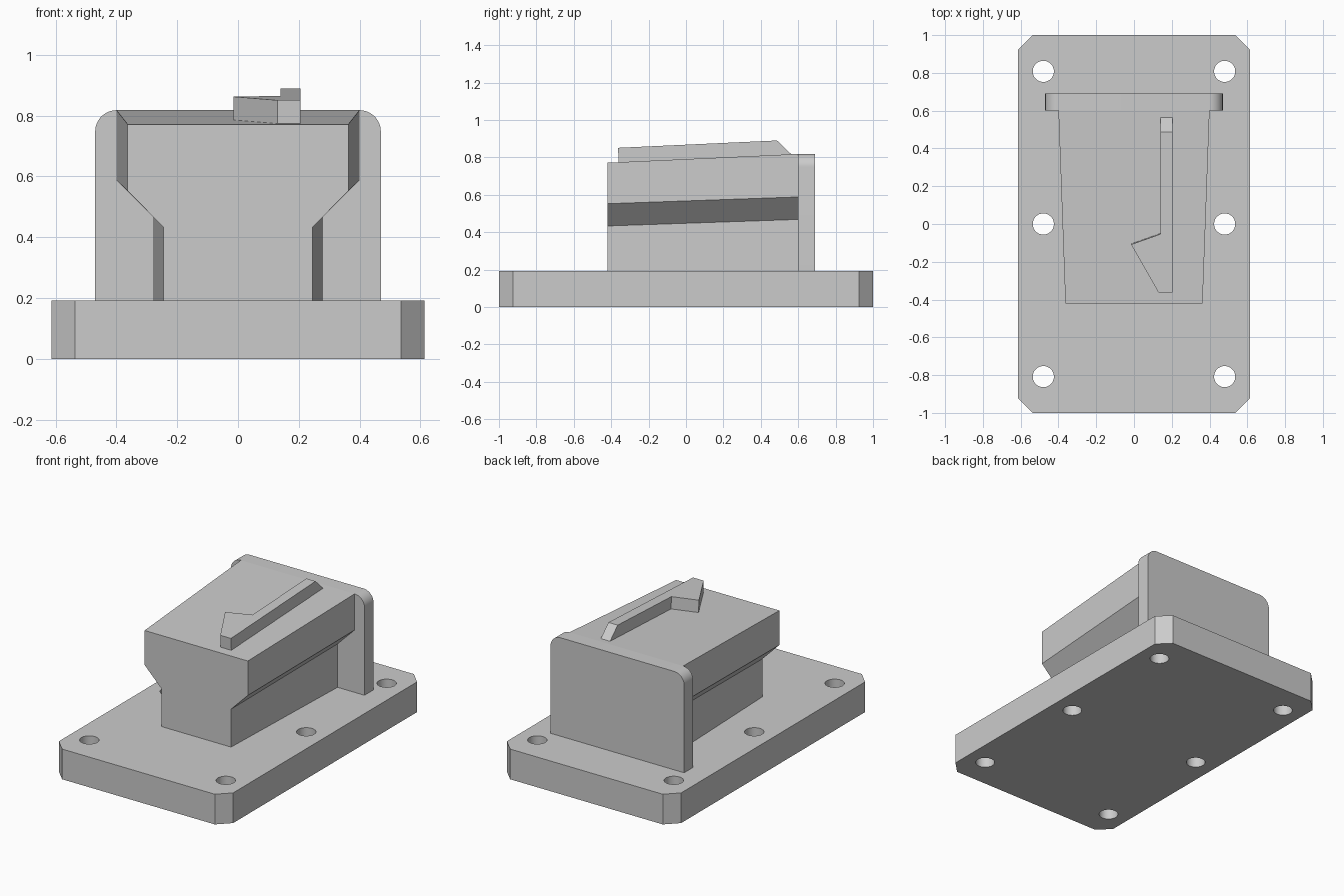
import bpy, bmesh, math

cube = bpy.data.objects.get("Cube")
if cube:
    bpy.data.objects.remove(cube, do_unlink=True)

grey = bpy.data.materials.new("plain grey")
grey.use_nodes = True
colour = (0.6, 0.6, 0.6, 1)
grey.diffuse_color = colour
grey.node_tree.nodes["Principled BSDF"].inputs["Base Color"].default_value = colour


def make_object(name, bm):
    bmesh.ops.recalc_face_normals(bm, faces=bm.faces)
    mesh = bpy.data.meshes.new(name)
    bm.to_mesh(mesh)
    bm.free()
    mesh.materials.append(grey)
    obj = bpy.data.objects.new(name, mesh)
    bpy.context.collection.objects.link(obj)
    return obj


def loft(name, start, end):
    """Solid between two matching outlines."""
    bm = bmesh.new()
    a = [bm.verts.new(p) for p in start]
    b = [bm.verts.new(p) for p in end]
    bm.faces.new(a)
    bm.faces.new(b[::-1])
    for i in range(len(a)):
        j = (i + 1) % len(a)
        bm.faces.new((a[i], a[j], b[j], b[i]))
    return make_object(name, bm)


def smooth(obj):
    bpy.ops.object.select_all(action='DESELECT')
    obj.select_set(True)
    bpy.context.view_layer.objects.active = obj
    bpy.ops.object.shade_smooth_by_angle(angle=math.radians(30))


def mirrored(half):
    """Close a right-hand profile by mirroring it in x."""
    return half + [(-x, z) for x, z in reversed(half)]


# Base plate with chamfered corners
W, L, H, C = 0.613, 1.0, 0.192, 0.076
outline = mirrored([(W - C, -L), (W, C - L), (W, L - C), (W - C, L)])
base = loft("base_plate", [(x, y, 0) for x, y in outline],
            [(x, y, H) for x, y in outline])

# Six bolt holes through the base
bm = bmesh.new()
for x in (-0.48, 0.48):
    for y in (-0.808, 0, 0.808):
        made = bmesh.ops.create_cone(bm, cap_ends=True, segments=48,
                                     radius1=0.056, radius2=0.056, depth=1)
        bmesh.ops.translate(bm, verts=made["verts"], vec=(x, y, 0))
cutter = make_object("bolt_hole_cutter", bm)
cutter.hide_render = True
cut = base.modifiers.new("bolt_holes", 'BOOLEAN')
cut.object = cutter
cut.operation = 'DIFFERENCE'
cut.solver = 'EXACT'
bpy.context.view_layer.objects.active = base
bpy.ops.object.modifier_apply(modifier=cut.name)
bpy.data.objects.remove(cutter, do_unlink=True)
smooth(base)

# Tapered block with a narrow neck, growing towards the back
FRONT, BACK = -0.42, 0.6
front = mirrored([(0.245, H), (0.245, 0.433), (0.363, 0.552), (0.363, 0.771)])
back = mirrored([(0.28, H), (0.28, 0.468), (0.4, 0.588), (0.4, 0.818)])
loft("tapered_block", [(x, FRONT, z) for x, z in front],
     [(x, BACK, z) for x, z in back])

# Upright stop plate with rounded top corners
R, HALF, TOP = 0.07, 0.47, 0.818
half = [(HALF, H)]
for i in range(13):
    t = math.pi / 2 * i / 12
    half.append((HALF - R + R * math.cos(t), TOP - R + R * math.sin(t)))
stop = mirrored(half)
smooth(loft("stop_plate", [(x, BACK, z) for x, z in stop],
            [(x, 0.69, z) for x, z in stop]))

# Raised half arrow lying on the sloping top, with a bevelled tail
SLOPE = (0.818 - 0.771) / (BACK - FRONT)


def on_top(x, y, lift):
    return (x, y - lift * SLOPE, 0.771 + SLOPE * (y - FRONT) + lift)


arrow = [(0.14, 0.565), (0.205, 0.565), (0.205, -0.36), (0.13, -0.36),
         (-0.015, -0.105), (0.14, -0.05)]
loft("raised_half_arrow", [on_top(x, y, -0.002) for x, y in arrow],
     [on_top(x, 0.49 if y > 0.5 else y, 0.077) for x, y in arrow])
